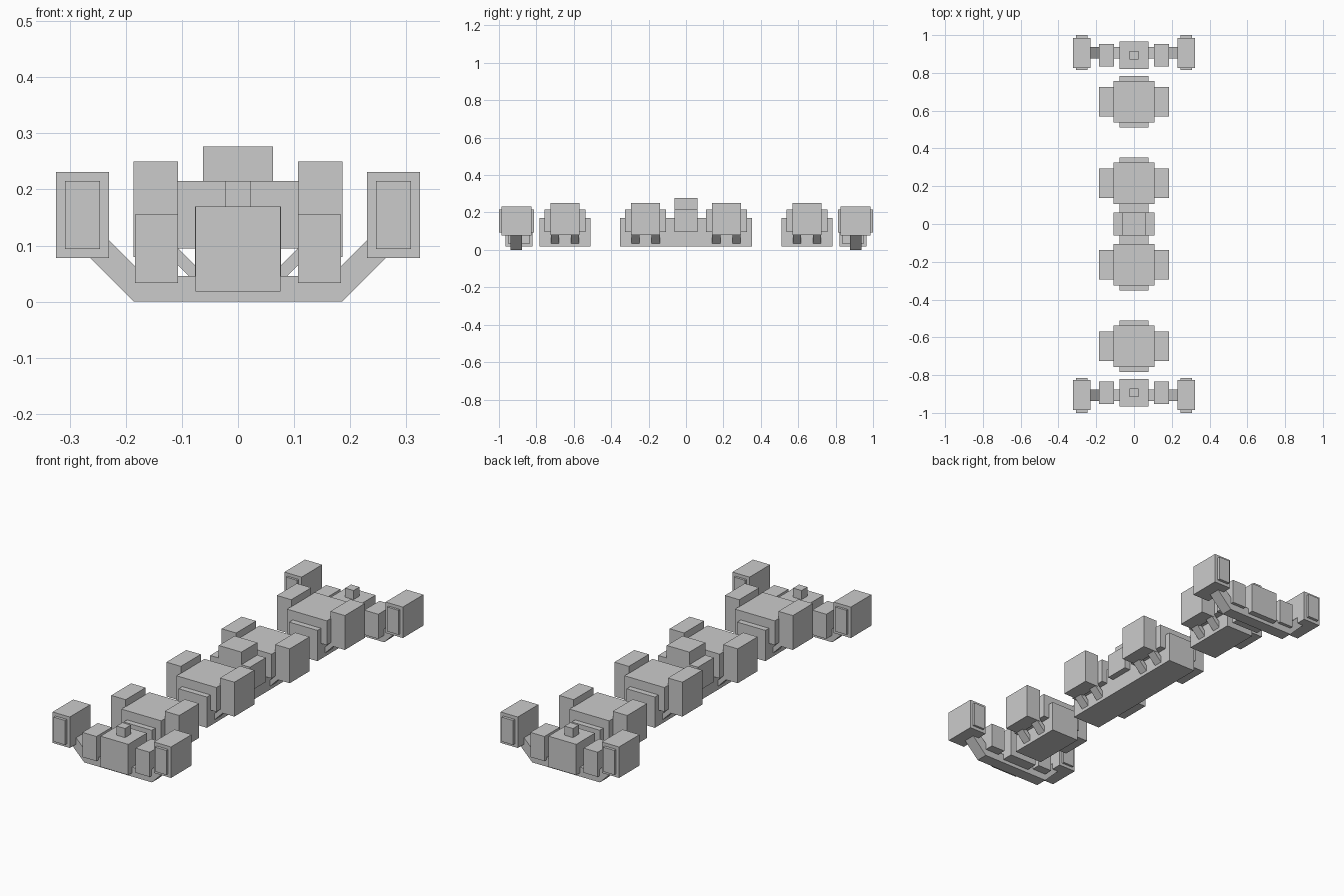
import bpy

if "Cube" in bpy.data.objects:
    bpy.data.objects.remove(bpy.data.objects["Cube"])


def box(name, x, y, z):
    """Axis-aligned box from (min, max) ranges."""
    v = [(a, b, c) for a in x for b in y for c in z]
    f = [(0, 1, 3, 2), (4, 6, 7, 5), (0, 4, 5, 1),
         (2, 3, 7, 6), (0, 2, 6, 4), (1, 5, 7, 3)]
    return mesh(name, v, f)


def prism(name, profile, y0, y1):
    """Counter-clockwise XZ profile extruded along y."""
    n = len(profile)
    v = [(x, y0, z) for x, z in profile] + [(x, y1, z) for x, z in profile]
    f = [tuple(range(n)), tuple(reversed(range(n, 2 * n)))]
    f += [(i, i + n, (i + 1) % n + n, (i + 1) % n) for i in range(n)]
    return mesh(name, v, f)


def mesh(name, verts, faces):
    me = bpy.data.meshes.new(name)
    me.from_pydata(verts, [], faces)
    me.update()
    ob = bpy.data.objects.new(name, me)
    bpy.context.collection.objects.link(ob)
    return ob


def span(centre, half):
    return (centre - half, centre + half)


def sided(s, a, b):
    return tuple(sorted((s * a, s * b)))


# chassis beams: long middle one and a short one at each end
CH_X, CH_Z = (-0.077, 0.077), (0.018, 0.17)
box("middle_chassis", CH_X, (-0.353, 0.353), CH_Z)
for e in (-1, 1):
    box("outer_chassis", CH_X, sided(e, 0.51, 0.783), CH_Z)

# central bridge block with raised top
box("bridge_block", (-0.109, 0.109), (-0.062, 0.062), (0.095, 0.215))
box("bridge_top", (-0.062, 0.062), (-0.062, 0.062), (0.215, 0.277))

# four body sections with side pods carried on diagonal struts
for cy in (-0.647, -0.216, 0.216, 0.647):
    box("body_block", (-0.109, 0.109), span(cy, 0.109), (0.095, 0.215))
    for s in (-1, 1):
        box("side_pod", sided(s, 0.107, 0.186), span(cy, 0.078), (0.08, 0.25))
        for dy in (-0.054, 0.054):
            prof = [(0.07, 0.028), (0.13, 0.088), (0.13, 0.118), (0.07, 0.058)]
            prof = [(s * x, z) for x, z in prof][::s]
            prism("pod_strut", prof, *span(cy + dy, 0.022))

# end units: cab, small boxes, bent cross arm and outer pods
half = [(0.185, 0.0), (0.28, 0.095), (0.25, 0.13), (0.166, 0.046)]
arm = half + [(-x, z) for x, z in reversed(half)]
for e in (-1, 1):
    box("end_cab", (-0.076, 0.076), sided(e, 0.82, 0.966), CH_Z)
    box("cab_stalk", (-0.023, 0.023), span(e * 0.893, 0.023), (0.17, 0.215))
    prism("cross_arm", arm, *span(e * 0.907, 0.03))
    for s in (-1, 1):
        box("small_box", sided(s, 0.107, 0.184), sided(e, 0.833, 0.953), (0.033, 0.155))
        box("outer_pod", sided(s, 0.23, 0.324), sided(e, 0.825, 0.986), (0.078, 0.231))
        box("pod_cap", sided(s, 0.246, 0.308), sided(e, 0.814, 1.0), (0.094, 0.215))
